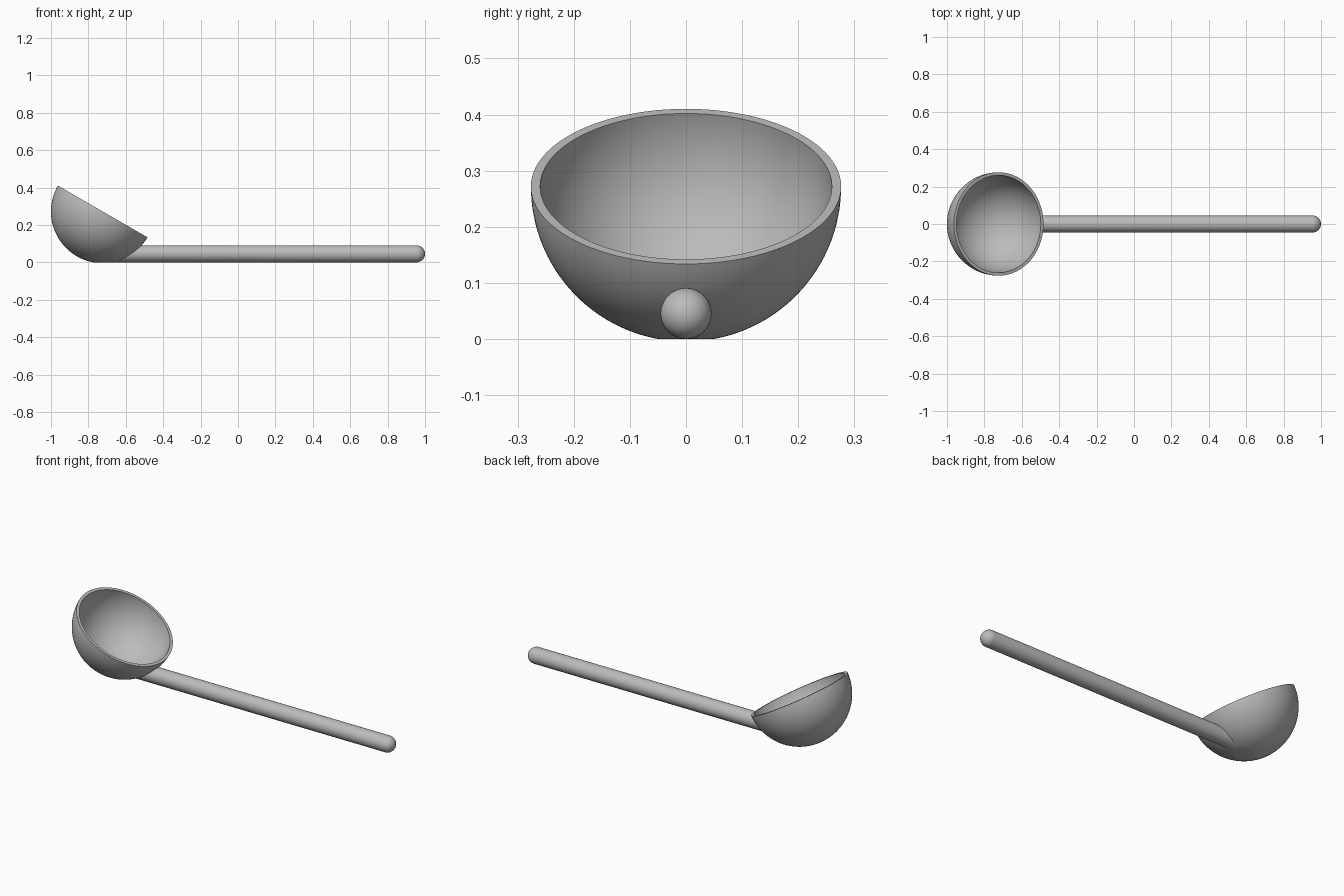
import bpy, bmesh, math
from mathutils import Matrix, Vector

cube = bpy.data.objects.get("Cube")
if cube:
    bpy.data.objects.remove(cube, do_unlink=True)

CENTRE = Vector((-0.7235, 0, 0.272))
OUTER, INNER = 0.2765, 0.26
TILT = math.radians(30)
GRIP = 0.0455

metal = bpy.data.materials.new("grey metal")
metal.use_nodes = True
GREY = (0.5, 0.5, 0.5, 1)
metal.diffuse_color = GREY
metal.node_tree.nodes["Principled BSDF"].inputs["Base Color"].default_value = GREY


def finish(name, bm):
    bmesh.ops.recalc_face_normals(bm, faces=bm.faces)
    mesh = bpy.data.meshes.new(name)
    bm.to_mesh(mesh)
    bm.free()
    mesh.materials.append(metal)
    ob = bpy.data.objects.new(name, mesh)
    bpy.context.collection.objects.link(ob)
    bpy.ops.object.select_all(action="DESELECT")
    ob.select_set(True)
    bpy.context.view_layer.objects.active = ob
    bpy.ops.object.shade_smooth_by_angle(angle=math.radians(35))
    return ob


# Bowl: spun shell profile, tilted, with a small flat ground on its base
bm = bmesh.new()
steps = 32
angles = [math.pi / 2 * i / steps for i in range(steps + 1)]
profile = [(OUTER * math.sin(a), -OUTER * math.cos(a)) for a in angles]
profile += [(INNER * math.sin(a), -INNER * math.cos(a)) for a in reversed(angles)]
verts = [bm.verts.new((r, 0, z)) for r, z in profile]
edges = [bm.edges.new(pair) for pair in zip(verts, verts[1:])]
bmesh.ops.spin(bm, geom=verts + edges, cent=(0, 0, 0), axis=(0, 0, 1),
               angle=math.tau, steps=96, use_duplicate=False)
bmesh.ops.remove_doubles(bm, verts=bm.verts, dist=0.0001)
bm.transform(Matrix.Translation(CENTRE) @ Matrix.Rotation(TILT, 4, "Y"))
cut = bmesh.ops.bisect_plane(bm, geom=bm.verts[:] + bm.edges[:] + bm.faces[:],
                             plane_co=(0, 0, 0), plane_no=(0, 0, -1), clear_outer=True)
rim = [e for e in cut["geom_cut"] if isinstance(e, bmesh.types.BMEdge)]
bmesh.ops.contextual_create(bm, geom=rim)
finish("bowl", bm)

# Handle: round rod that meets the bowl inside its wall and ends in a dome
bm = bmesh.new()
sides, dome = 48, 10
wall = (OUTER + INNER) / 2
rings = []
for k in range(-1, dome):
    a = math.pi / 2 * max(k, 0) / dome
    ring = []
    for i in range(sides):
        t = math.tau * i / sides
        y = GRIP * math.cos(a) * math.cos(t)
        z = GRIP + GRIP * math.cos(a) * math.sin(t)
        if k < 0:
            x = CENTRE.x + math.sqrt(max(0, wall ** 2 - y ** 2 - (z - CENTRE.z) ** 2))
        else:
            x = 1 - GRIP + GRIP * math.sin(a)
        ring.append(bm.verts.new((x, y, z)))
    rings.append(ring)
for r1, r2 in zip(rings, rings[1:]):
    for i in range(sides):
        j = (i + 1) % sides
        bm.faces.new((r1[i], r1[j], r2[j], r2[i]))
tip = bm.verts.new((1, 0, GRIP))
for i in range(sides):
    bm.faces.new((rings[-1][i], rings[-1][(i + 1) % sides], tip))
finish("handle", bm)
